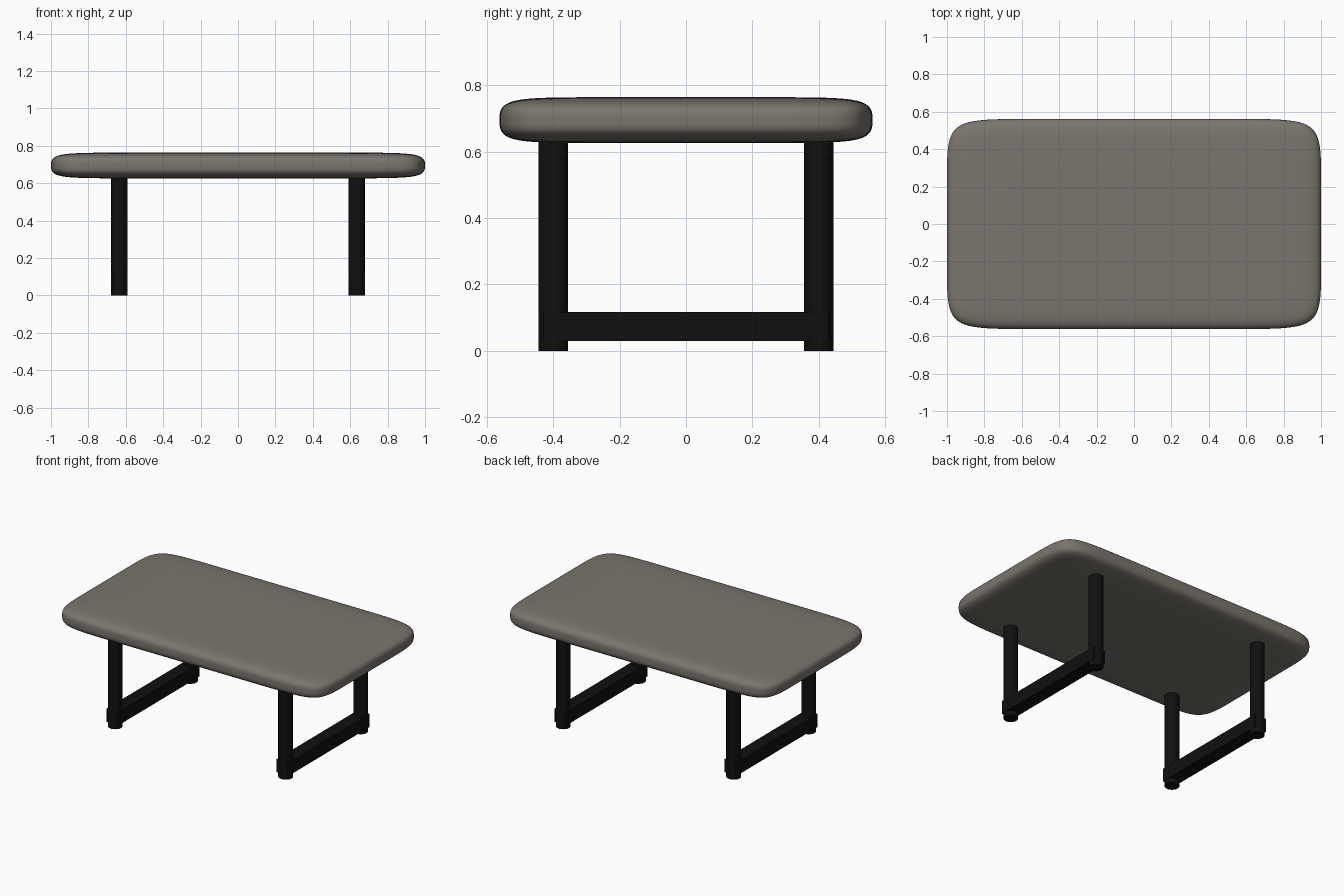
import bpy
import bmesh

cube = bpy.data.objects.get("Cube")
if cube:
    bpy.data.objects.remove(cube, do_unlink=True)


def material(name, colour):
    mat = bpy.data.materials.new(name)
    mat.use_nodes = True
    mat.diffuse_color = (*colour, 1)
    mat.node_tree.nodes["Principled BSDF"].inputs["Base Color"].default_value = (*colour, 1)
    return mat


taupe = material("warm grey top", (0.195, 0.178, 0.152))
black = material("black frame", (0.005, 0.005, 0.005))


def finish(name, mat):
    obj = bpy.context.object
    obj.name = name
    obj.data.materials.append(mat)
    bpy.ops.object.shade_smooth_by_angle()
    return obj


# Table top: a box with support loops, softened by subdivision
bpy.ops.mesh.primitive_cube_add(size=2, location=(0, 0, 0.695))
top = bpy.context.object
bm = bmesh.new()
bm.from_mesh(top.data)
half = (1.0, 0.562, 0.069)
for v in bm.verts:
    v.co = [c * h for c, h in zip(v.co, half)]
for axis, offsets in enumerate([(-0.65, 0.65), (-0.3, 0.3), (0,)]):
    normal = [float(i == axis) for i in range(3)]
    for offset in offsets:
        bmesh.ops.bisect_plane(bm, geom=bm.verts[:] + bm.edges[:] + bm.faces[:],
                               plane_co=[n * offset for n in normal], plane_no=normal)
for f in bm.faces:
    f.smooth = True
bm.to_mesh(top.data)
bm.free()
top.name = "table_top"
top.data.materials.append(taupe)
subsurf = top.modifiers.new("soft_edges", "SUBSURF")
subsurf.levels = subsurf.render_levels = 4

# Two leg frames, each with round legs and a flat stretcher
radius, height = 0.045, 0.64
for side, x in (("left", 0.635), ("right", -0.635)):
    for end, y in (("front", -0.4), ("back", 0.4)):
        bpy.ops.mesh.primitive_cylinder_add(vertices=32, radius=radius, depth=height,
                                            location=(x, y, height / 2))
        finish(f"{end}_{side}_leg", black)
    bpy.ops.mesh.primitive_cube_add(size=1, location=(x, 0, 0.073))
    bar = bpy.context.object
    for v in bar.data.vertices:
        v.co = (v.co.x * 2 * radius, v.co.y * 0.86, v.co.z * 0.088)
    finish(f"{side}_stretcher", black)
